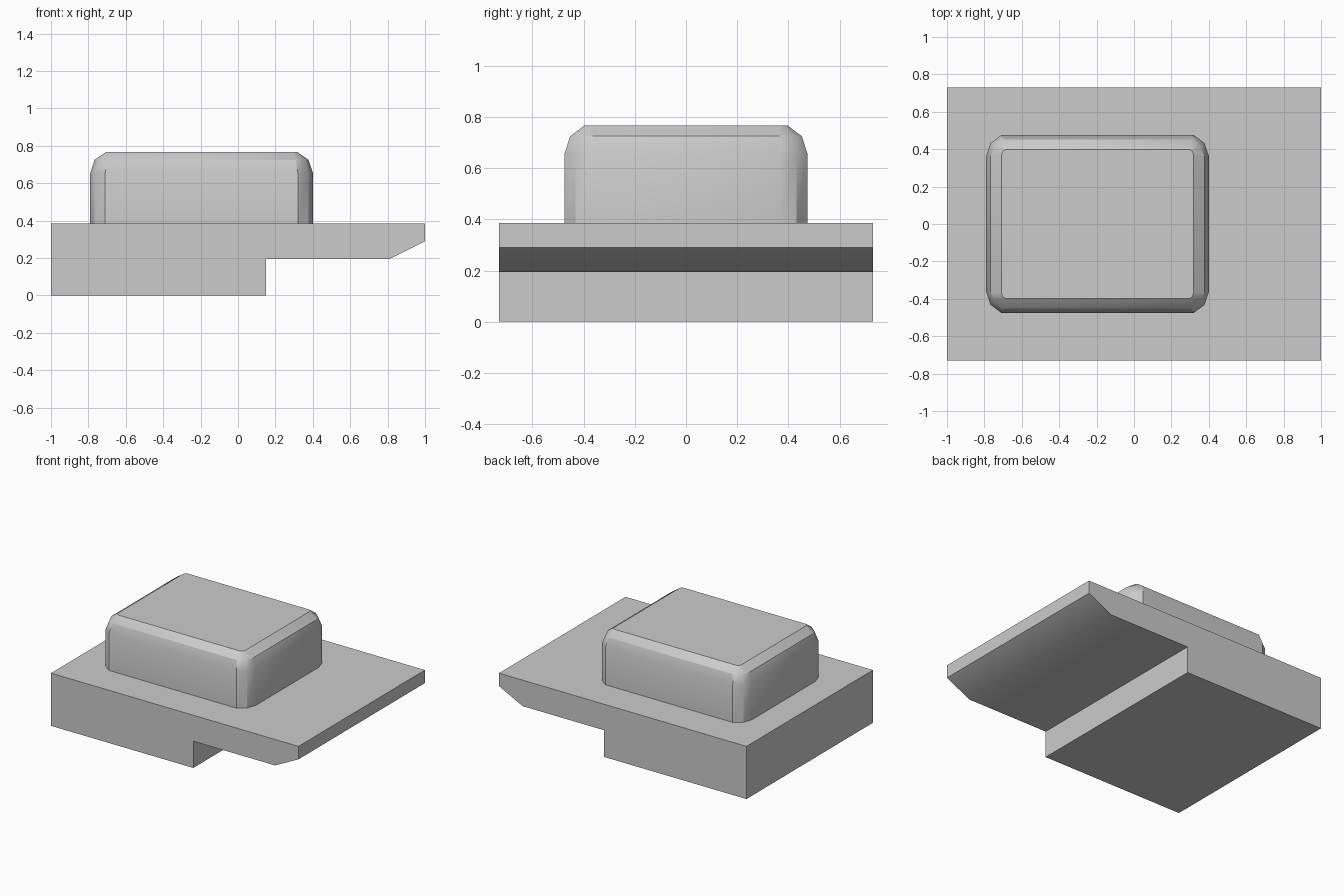
import bpy, math

if "Cube" in bpy.data.objects:
    bpy.data.objects.remove(bpy.data.objects["Cube"], do_unlink=True)

grey = bpy.data.materials.new("light grey")
grey.use_nodes = True
grey.diffuse_color = (0.6, 0.6, 0.6, 1)
grey.node_tree.nodes["Principled BSDF"].inputs["Base Color"].default_value = (0.6, 0.6, 0.6, 1)


def loft(name, rings):
    """Join equal-length counter-clockwise rings and cap both ends."""
    n = len(rings[0])
    verts = [p for ring in rings for p in ring]
    faces = [tuple(reversed(range(n))), tuple(range(len(verts) - n, len(verts)))]
    for r in range(len(rings) - 1):
        for i in range(n):
            a, b = r * n + i, r * n + (i + 1) % n
            faces.append((a, b, b + n, a + n))
    mesh = bpy.data.meshes.new(name)
    mesh.from_pydata(verts, [], faces)
    mesh.materials.append(grey)
    obj = bpy.data.objects.new(name, mesh)
    bpy.context.collection.objects.link(obj)
    bpy.ops.object.select_all(action="DESELECT")
    obj.select_set(True)
    bpy.context.view_layer.objects.active = obj
    bpy.ops.object.shade_smooth_by_angle(angle=math.radians(30))
    return obj


# Stepped base: a side profile extruded through the depth
profile = [(-1, 0), (0.15, 0), (0.15, 0.195), (0.81, 0.195), (1, 0.29), (1, 0.385), (-1, 0.385)]
half_depth = 0.73
loft("stepped_base", [[(x, y, z) for x, z in profile] for y in (half_depth, -half_depth)])


# Raised block: rounded rectangles mirrored from one corner
def corner_ring(corner, z, centre=-0.195):
    back = corner[::-1]
    pts = list(corner) + [(-x, y) for x, y in back]
    pts += [(-x, -y) for x, y in corner] + [(x, -y) for x, y in back]
    return [(x + centre, y, z) for x, y in pts]


wall = [(0.595, 0.364), (0.572, 0.432), (0.515, 0.475)]
shoulder = [(0.572, 0.364), (0.55, 0.415), (0.503, 0.453)]
top = [(0.513, 0.367), (0.508, 0.388), (0.493, 0.398)]
loft("raised_block", [corner_ring(wall, 0.385), corner_ring(wall, 0.655),
                      corner_ring(shoulder, 0.725), corner_ring(top, 0.766)])
